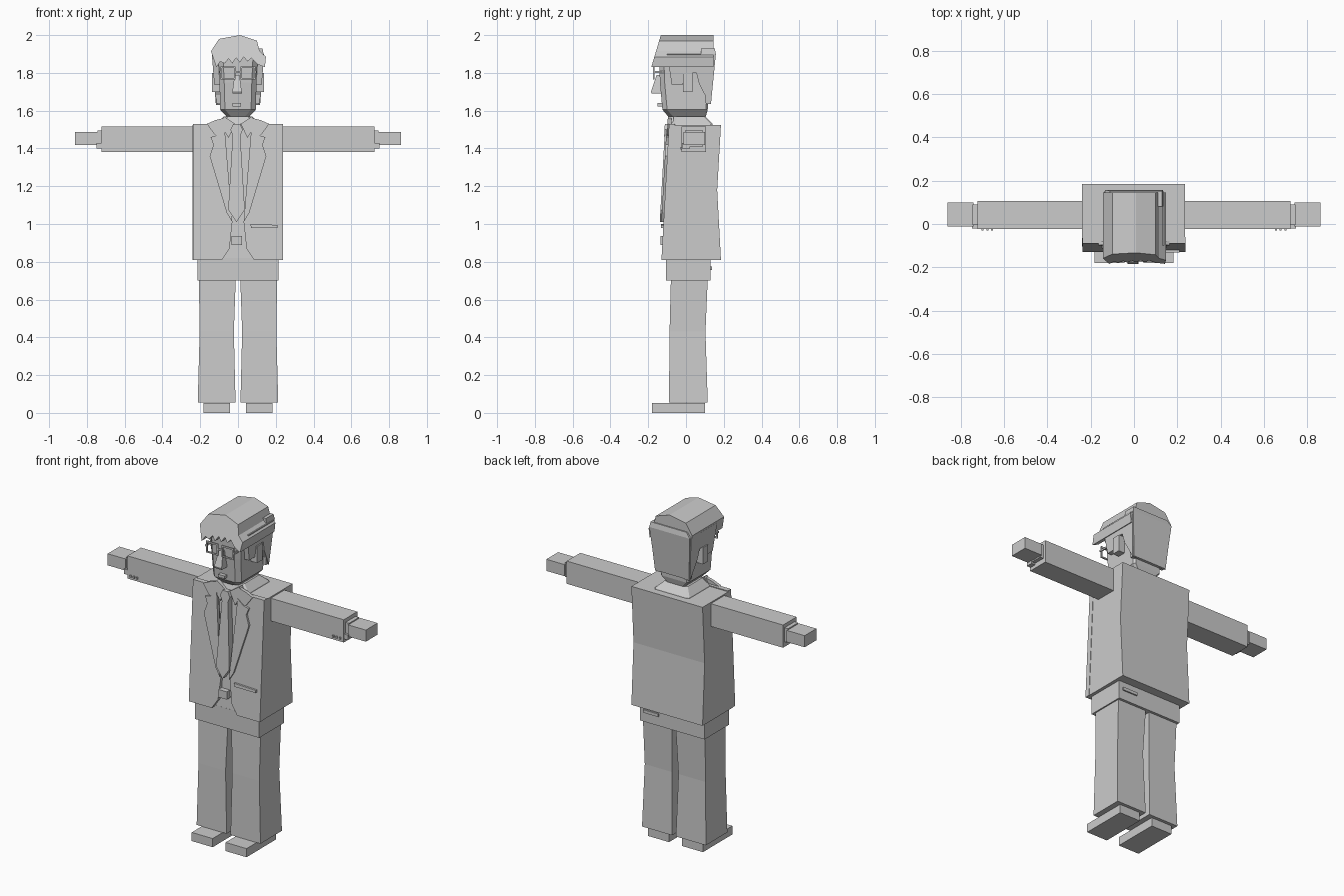
import bpy, bmesh

grey = bpy.data.materials.new("plain grey")
grey.diffuse_color = (0.6, 0.6, 0.6, 1)


def make(name, verts, faces):
    me = bpy.data.meshes.new(name)
    bm = bmesh.new()
    vs = [bm.verts.new(v) for v in verts]
    for f in faces:
        bm.faces.new([vs[i] for i in f])
    bmesh.ops.recalc_face_normals(bm, faces=bm.faces[:])
    bm.to_mesh(me)
    bm.free()
    me.materials.append(grey)
    ob = bpy.data.objects.new(name, me)
    bpy.context.collection.objects.link(ob)
    return ob


def stack(name, rings):
    """Join equal-length closed rings of points and cap both ends."""
    n = len(rings[0])
    faces = [list(range(n)), list(range((len(rings) - 1) * n, len(rings) * n))]
    for r in range(len(rings) - 1):
        for i in range(n):
            j = (i + 1) % n
            faces.append([r * n + i, r * n + j, (r + 1) * n + j, (r + 1) * n + i])
    return make(name, [p for ring in rings for p in ring], faces)


def rect(z, x0, x1, y0, y1):
    return [(x0, y0, z), (x1, y0, z), (x1, y1, z), (x0, y1, z)]


def octo(z, h, y0, y1, c=0.025, d=0.01):
    """Rectangle ring with cut corners: c in front, d behind."""
    return [(-h + c, y0, z), (h - c, y0, z), (h, y0 + c, z), (h, y1 - d, z),
            (h - d, y1, z), (-h + d, y1, z), (-h, y1 - d, z), (-h, y0 + c, z)]


def box(name, x0, x1, y0, y1, z0, z1):
    return stack(name, [rect(z0, x0, x1, y0, y1), rect(z1, x0, x1, y0, y1)])


def chest(z):
    """Front of the jacket, leaning forward towards the hem."""
    return -0.13 + (z - 0.81) / 0.72 * 0.04


def plate(name, pts, off, thick, s=1, surf=chest):
    """Outline in x, z laid over a leaning front surface."""
    return stack(name, [[(s * x, surf(z) - off + t, z) for x, z in pts] for t in (0, thick)])


# jacket body and collar
stack("jacket_body", [rect(0.81, -0.24, 0.235, -0.105, 0.185),
                      rect(1.18, -0.24, 0.235, -0.085, 0.165),
                      rect(1.525, -0.24, 0.235, -0.065, 0.185)])
stack("jacket_collar", [octo(1.5, 0.125, -0.075, 0.15), octo(1.53, 0.115, -0.085, 0.14),
                        octo(1.57, 0.075, -0.07, 0.10)])
stack("neck", [octo(1.5, 0.06, -0.06, 0.09), octo(1.6, 0.06, -0.06, 0.09)])

# hips with back pocket, belt buckle
box("hips", -0.215, 0.215, -0.105, 0.13, 0.70, 0.82)
box("back_pocket", 0.09, 0.19, 0.12, 0.138, 0.757, 0.775)
box("belt_buckle", -0.035, 0.02, -0.135, -0.10, 0.89, 0.937)

for s, side in ((-1, "left"), (1, "right")):
    # jacket front panel, lapel and collar points
    plate(side + "_jacket_front", [(0.2375, 0.81), (0.085, 0.81), (0.045, 0.87), (0.03, 1.01),
                                   (0.08, 1.53), (0.2375, 1.53)], 0, 0.03, s)
    plate(side + "_lapel", [(0.03, 1.01), (0.06, 1.06), (0.15, 1.36), (0.13, 1.42),
                            (0.145, 1.46), (0.11, 1.47), (0.07, 1.50)], 0.012, 0.02, s)
    plate(side + "_upper_lapel", [(0.07, 1.49), (0.11, 1.465), (0.125, 1.475), (0.165, 1.53),
                                  (0.12, 1.55), (0.08, 1.56)], 0.008, 0.02, s)
    plate(side + "_shirt_collar", [(0.015, 1.53), (0.05, 1.455), (0.095, 1.53), (0.075, 1.57)],
          0.008, 0.03, s)

    # sleeve, cuff, hand, thumb, sleeve buttons
    def arm(name, x0, x1, *r):
        return box(side + name, min(s * x0, s * x1), max(s * x0, s * x1), *r)
    arm("_sleeve", 0.2, 0.722, -0.023, 0.106, 1.38, 1.517)
    arm("_shirt_cuff", 0.72, 0.745, -0.005, 0.09, 1.41, 1.495)
    arm("_hand", 0.742, 0.862, -0.012, 0.10, 1.418, 1.488)
    arm("_thumb", 0.71, 0.748, -0.02, 0.02, 1.40, 1.43)
    for k in range(3):
        arm("_sleeve_button_%d" % k, 0.65 + k * 0.022, 0.66 + k * 0.022,
            -0.03, -0.02, 1.395, 1.407)

    # trouser leg with a slight knee break, and shoe
    def leg(z, xi, xo, y0, y1):
        return rect(z, min(s * xi, s * xo), max(s * xi, s * xo), y0, y1)
    stack(side + "_leg", [leg(0.055, 0.013, 0.213, -0.09, 0.115),
                          leg(0.43, 0.022, 0.203, -0.087, 0.103),
                          leg(0.71, 0.012, 0.207, -0.08, 0.115)])
    box(side + "_shoe", *sorted((s * 0.043, s * 0.183)), -0.18, 0.10, 0, 0.052)

    # ear, side hair in front of and behind the ear
    arm("_ear", 0.09, 0.138, -0.015, 0.035, 1.70, 1.80)
    side_hair = [(-0.10, 1.90), (-0.075, 1.735), (-0.018, 1.735), (-0.012, 1.80), (0.055, 1.80),
                 (0.07, 1.74), (0.128, 1.63), (0.15, 1.90)]
    stack(side + "_side_hair", [[(s * 0.08, y, z) for y, z in side_hair],
                                [(s * (0.117 + (z - 1.63) * 0.08), y, z) for y, z in side_hair]])

    # glasses: rim bars and temple
    for nm, a, b, z0, z1 in (("top", 0.012, 0.092, 1.825, 1.835), ("bottom", 0.012, 0.092, 1.765, 1.773),
                             ("inner", 0.012, 0.02, 1.765, 1.83), ("outer", 0.084, 0.092, 1.765, 1.83)):
        arm("_glasses_" + nm, a, b, -0.175, -0.167, z0, z1)
    arm("_glasses_temple", 0.09, 0.098, -0.175, -0.07, 1.80, 1.81)
box("glasses_bridge", -0.014, 0.014, -0.175, -0.167, 1.80, 1.81)

# pocket flap
plate("front_pocket", [(0.07, 0.98), (0.21, 0.98), (0.21, 0.995), (0.065, 1.0)], 0.012, 0.02)

# shirt buttons strip and tie
plate("shirt_front", [(-0.03, 0.9), (0.03, 0.9), (0.08, 1.53), (-0.08, 1.53)], -0.018, 0.02)
plate("tie", [(-0.008, 1.01), (0.036, 1.075), (0.012, 1.47), (-0.028, 1.47), (-0.052, 1.075)],
      0.02, 0.04)
plate("tie_knot", [(-0.024, 1.46), (0.01, 1.46), (0.025, 1.50), (0.01, 1.53), (-0.025, 1.53),
                   (-0.04, 1.50)], 0.022, 0.04)

# head, nose, mouth
stack("head", [octo(1.57, 0.062, -0.095, 0.105), octo(1.605, 0.094, -0.125, 0.115),
               octo(1.75, 0.098, -0.138, 0.12), octo(1.9, 0.105, -0.143, 0.12)])
stack("nose", [rect(1.69, -0.03, 0.02, -0.182, -0.12), rect(1.70, -0.03, 0.02, -0.185, -0.12),
               rect(1.79, -0.018, 0.008, -0.155, -0.12)])
box("mouth", -0.028, 0.016, -0.15, -0.12, 1.623, 1.64)

# hair: lopsided cap with jagged fringe, and the back of the hair
cap = [(-0.143, 1.915), (-0.10, 1.98), (0.01, 2.0), (0.10, 1.97), (0.115, 1.915), (0.148, 1.885),
       (0.142, 1.83), (0.105, 1.845), (0.07, 1.88), (0.05, 1.86), (0.03, 1.885), (0.01, 1.855),
       (-0.01, 1.88), (-0.03, 1.85), (-0.05, 1.875), (-0.07, 1.85), (-0.095, 1.86), (-0.115, 1.83)]
stack("hair_cap", [[(x, -0.133 - (2.0 - z) * 0.3, z) for x, z in cap],
                   [(x, 0.145, z) for x, z in cap]])
stack("hair_back", [rect(1.635, -0.112, 0.112, 0.105, 0.132),
                    rect(1.90, -0.135, 0.135, 0.08, 0.158),
                    rect(1.93, -0.11, 0.13, 0.08, 0.152)])
